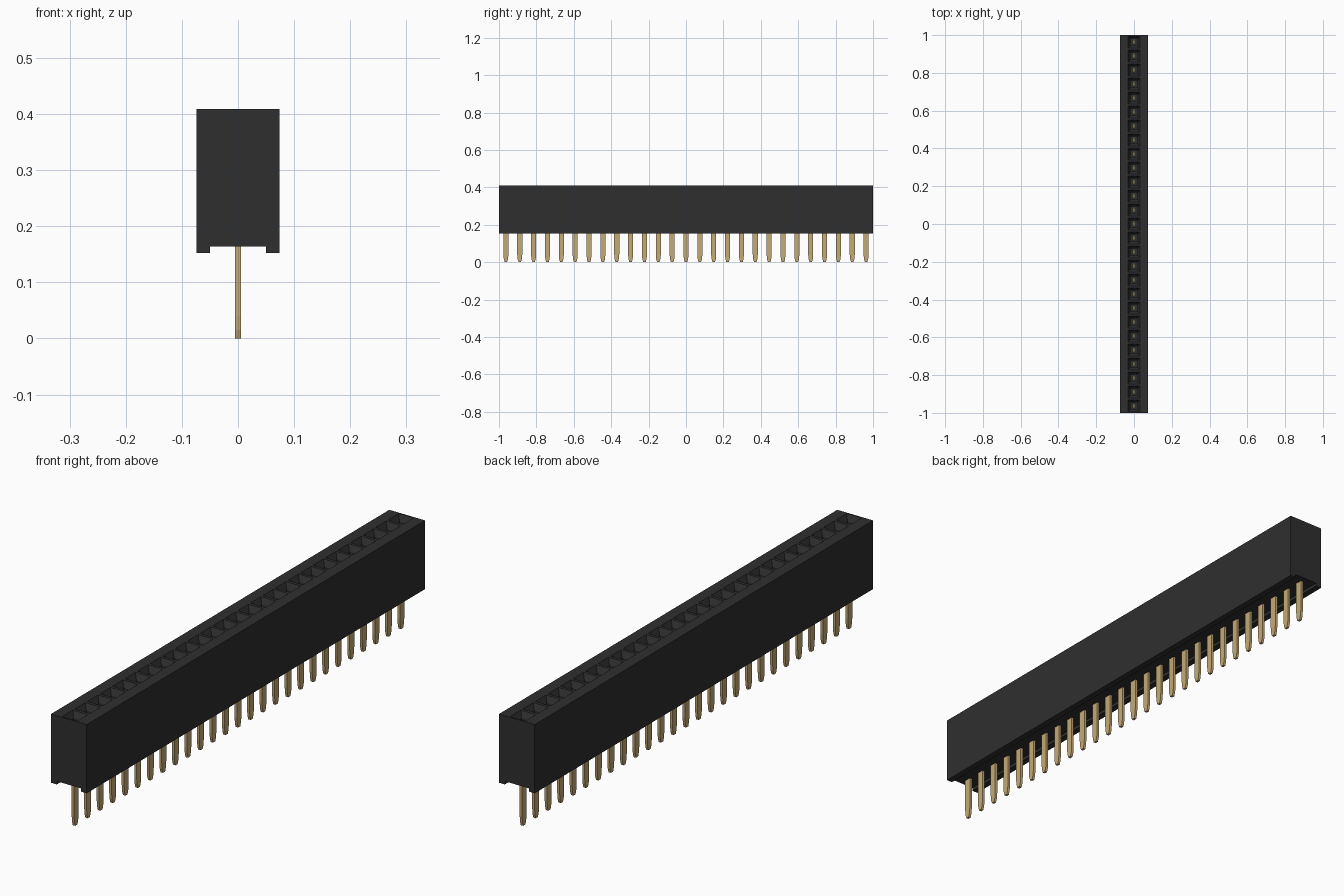
import bpy, bmesh

if "Cube" in bpy.data.objects:
    bpy.data.objects.remove(bpy.data.objects["Cube"], do_unlink=True)

COUNT = 27
PITCH = 2.0 / COUNT
HALF_W, TOP, FOOT, FLOOR, CHANNEL = 0.074, 0.409, 0.152, 0.164, 0.05


def material(name, color):
    m = bpy.data.materials.new(name)
    m.use_nodes = True
    m.diffuse_color = color
    m.node_tree.nodes["Principled BSDF"].inputs["Base Color"].default_value = color
    return m


def finish(name, bm, mat):
    bmesh.ops.remove_doubles(bm, verts=bm.verts, dist=0.0002)
    bmesh.ops.recalc_face_normals(bm, faces=bm.faces)
    mesh = bpy.data.meshes.new(name)
    bm.to_mesh(mesh)
    bm.free()
    mesh.materials.append(mat)
    obj = bpy.data.objects.new(name, mesh)
    bpy.context.collection.objects.link(obj)
    return obj


def rect(bm, y, hx, hy, z):
    return [bm.verts.new((sx * hx, y + sy * hy, z))
            for sx, sy in ((-1, -1), (1, -1), (1, 1), (-1, 1))]


def bridge(bm, a, b):
    n = len(a)
    for i in range(n):
        j = (i + 1) % n
        bm.faces.new((a[i], a[j], b[j], b[i]))


black = material("black plastic", (0.028, 0.028, 0.028, 1))
gold = material("gold metal", (0.56, 0.40, 0.18, 1))
centres = [-1 + PITCH * (i + 0.5) for i in range(COUNT)]

# Housing: one cell per contact, each with a funnelled square socket
bm = bmesh.new()
section = [(HALF_W, TOP), (HALF_W, FOOT), (CHANNEL, FOOT), (CHANNEL, FLOOR),
           (-CHANNEL, FLOOR), (-CHANNEL, FOOT), (-HALF_W, FOOT), (-HALF_W, TOP)]
for y in centres:
    rings = [rect(bm, y, hx, hy, z) for hx, hy, z in (
        (HALF_W, PITCH / 2, TOP), (0.031, 0.031, TOP),
        (0.019, 0.019, TOP - 0.022), (0.019, 0.019, FLOOR + 0.03))]
    for a, b in zip(rings, rings[1:]):
        bridge(bm, a, b)
    bm.faces.new(rings[-1])
    ends = [[bm.verts.new((x, y + s * PITCH / 2, z)) for x, z in section] for s in (-1, 1)]
    for i in range(len(section) - 1):
        bm.faces.new((ends[0][i], ends[0][i + 1], ends[1][i + 1], ends[1][i]))
    # Close the two ends of the strip
    if y == centres[0]:
        bm.faces.new(ends[0])
    if y == centres[-1]:
        bm.faces.new(ends[1])
finish("housing", bm, black)

# Flat pins with bullet-shaped tips, rising into the sockets
bm = bmesh.new()
for y in centres:
    rings = [rect(bm, y, 0.005, hy, z) for hy, z in (
        (0.0065, 0), (0.011, 0.015), (0.0135, 0.04), (0.0135, FLOOR + 0.05), (0.011, 0.32))]
    bm.faces.new(rings[0])
    for a, b in zip(rings, rings[1:]):
        bridge(bm, a, b)
    bm.faces.new(rings[-1])
finish("contact_pins", bm, gold)
